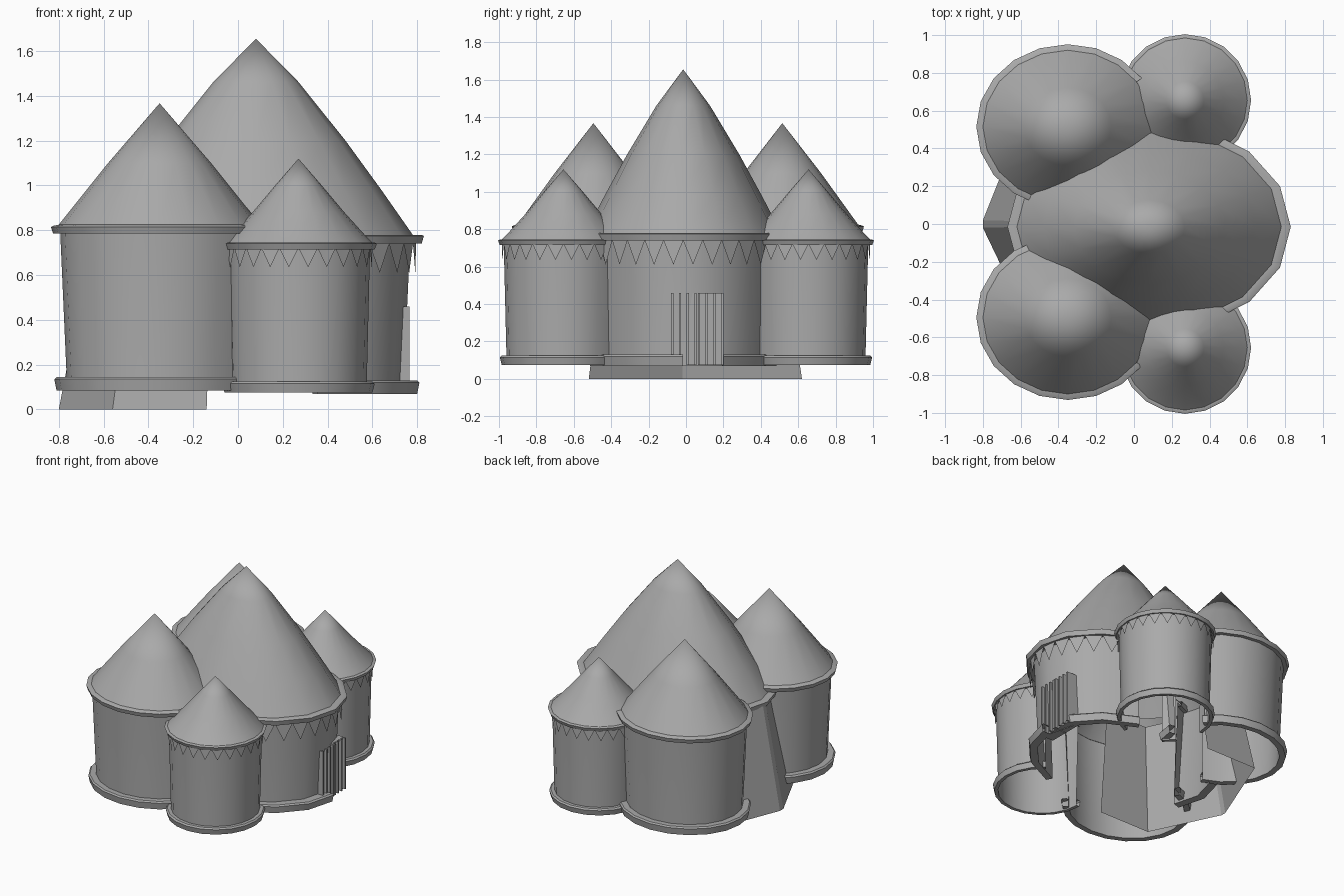
import bpy, bmesh
from math import sin, cos, pi

cube = bpy.data.objects.get("Cube")
if cube:
    bpy.data.objects.remove(cube, do_unlink=True)

grey = bpy.data.materials.new("plain_grey")
grey.use_nodes = True
GREY = (0.4, 0.4, 0.4, 1)
grey.diffuse_color = GREY
grey.node_tree.nodes["Principled BSDF"].inputs["Base Color"].default_value = GREY

# name: centre, y squash, sides, wall radii (bottom, top)
TOWERS = {
    "main": dict(c=(0.08, -0.015), squash=0.75, sides=16, wall=(0.66, 0.69)),
    "large_back": dict(c=(-0.35, 0.515), squash=0.9, sides=20, wall=(0.415, 0.445)),
    "large_front": dict(c=(-0.35, -0.495), squash=0.9, sides=20, wall=(0.415, 0.445)),
    "small_back": dict(c=(0.27, 0.655), squash=1, sides=20, wall=(0.305, 0.32)),
    "small_front": dict(c=(0.27, -0.655), squash=1, sides=20, wall=(0.305, 0.32)),
}


def finish(name, bm, smooth=True):
    bmesh.ops.remove_doubles(bm, verts=bm.verts, dist=0.0005)
    bmesh.ops.recalc_face_normals(bm, faces=bm.faces)
    mesh = bpy.data.meshes.new(name)
    bm.to_mesh(mesh)
    bm.free()
    obj = bpy.data.objects.new(name, mesh)
    bpy.context.collection.objects.link(obj)
    mesh.materials.append(grey)
    if smooth:
        bpy.ops.object.select_all(action="DESELECT")
        obj.select_set(True)
        bpy.context.view_layer.objects.active = obj
        bpy.ops.object.shade_smooth_by_angle(angle=0.6)
    return obj


def place(t, r, a, z):
    return (t["c"][0] + r * cos(a), t["c"][1] + r * t["squash"] * sin(a), z)


def buried(tower, p):
    """True where a point lies inside a neighbouring tower."""
    for t in TOWERS.values():
        if t is not tower:
            dx, dy = p[0] - t["c"][0], (p[1] - t["c"][1]) / t["squash"]
            if dx * dx + dy * dy < (t["wall"][0] * 0.9) ** 2:
                return True
    return False


def lathe(name, t, profile, trim=True, gap=None):
    bm = bmesh.new()
    step = 2 * pi / t["sides"]
    r_mid = t["wall"][0]
    for i in range(t["sides"]):
        a, b = i * step, (i + 1) * step
        mid = place(t, r_mid, (a + b) / 2, 0)
        if trim and buried(t, mid):
            continue
        if gap and mid[0] > 0 and gap[0] < mid[1] < gap[1]:
            continue
        for (r0, z0), (r1, z1) in zip(profile, profile[1:]):
            pts = [place(t, r0, a, z0), place(t, r0, b, z0)]
            pts += [place(t, r1, b, z1)] + ([place(t, r1, a, z1)] if r1 > 0 else [])
            bm.faces.new([bm.verts.new(p) for p in pts])
    return finish(name, bm)


def bunting(name, t, r, top, tip, count=24):
    bm = bmesh.new()
    step = 2 * pi / count
    for i in range(count):
        a = i * step
        mid = place(t, r, a + step / 2, tip)
        if buried(t, mid) or (t is TOWERS["main"] and mid[0] < 0.2):
            continue
        pts = [place(t, r, a, top), mid, place(t, r, a + step, top)]
        bm.faces.new([bm.verts.new(p) for p in pts])
    finish(name, bm, smooth=False)


def build(name, base, eave, ring, rim, cone, gap=None):
    t = TOWERS[name]
    w0, w1 = t["wall"]
    lathe(name + "_wall", t, [(w0, base[0]), (w0, base[1]), (w1, eave[1])])
    # foot moulding
    lathe(name + "_base_ring", t, [(w0, base[0]), (ring - 0.01, base[0]),
          (ring, base[1] - 0.01), (ring - 0.01, base[1]), (w0, base[1])], gap=gap)
    # eave moulding
    lathe(name + "_eave", t, [(w1, eave[0]), (rim - 0.01, eave[0]),
          (rim, eave[1] - 0.005), (rim - 0.01, eave[1]), (cone[0][0], cone[0][1])])
    lathe(name + "_roof", t, cone, trim=False)


# Towers
build("main", (0.07, 0.13), (0.74, 0.78), 0.73, 0.75,
      [(0.70, 0.78), (0.56, 0.98), (0.40, 1.20), (0.19, 1.462), (0, 1.655)],
      gap=(-0.03, 0.15))
for side in ("back", "front"):
    build("large_" + side, (0.085, 0.145), (0.785, 0.82), 0.47, 0.485,
          [(0.45, 0.825), (0.23, 1.10), (0, 1.367)])
    build("small_" + side, (0.075, 0.125), (0.715, 0.745), 0.34, 0.35,
          [(0.33, 0.745), (0.30, 0.775), (0.205, 0.88), (0.10, 1.005), (0, 1.12)])
    bunting("small_" + side + "_bunting", TOWERS["small_" + side], 0.33, 0.72, 0.635)
bunting("main_bunting", TOWERS["main"], 0.715, 0.74, 0.61, 32)

# Sloping rear wall that reaches the ground
foot = [(-0.14, -0.52), (-0.56, -0.52), (-0.8, -0.02), (-0.8, 0.02), (-0.56, 0.62), (-0.14, 0.62)]
bm = bmesh.new()
for (x0, y0), (x1, y1) in zip(foot, foot[1:]):
    k = 0.82
    pts = [(x0, y0, 0), (x1, y1, 0), (x1 * k, y1 * k, 0.75), (x0 * k, y0 * k, 0.75)]
    bm.faces.new([bm.verts.new(p) for p in pts])
finish("rear_wall", bm, smooth=False)


# Double door with thin upright slats
def box(name, lo, hi):
    bm = bmesh.new()
    bmesh.ops.create_cube(bm, size=1)
    for v in bm.verts:
        v.co = [(l + h) / 2 + c * (h - l) for l, h, c in zip(lo, hi, v.co)]
    finish(name, bm, smooth=False)


for name, y0, y1 in (("door_right_leaf", -0.08, 0.057), ("door_left_leaf", 0.063, 0.2)):
    box(name, (0.66, y0, 0.075), (0.742, y1, 0.46))
    for i in range(4):
        y = y0 + (y1 - y0 - 0.012) * i / 3
        box(name + "_slat", (0.73, y, 0.075), (0.765, y + 0.012, 0.46))
